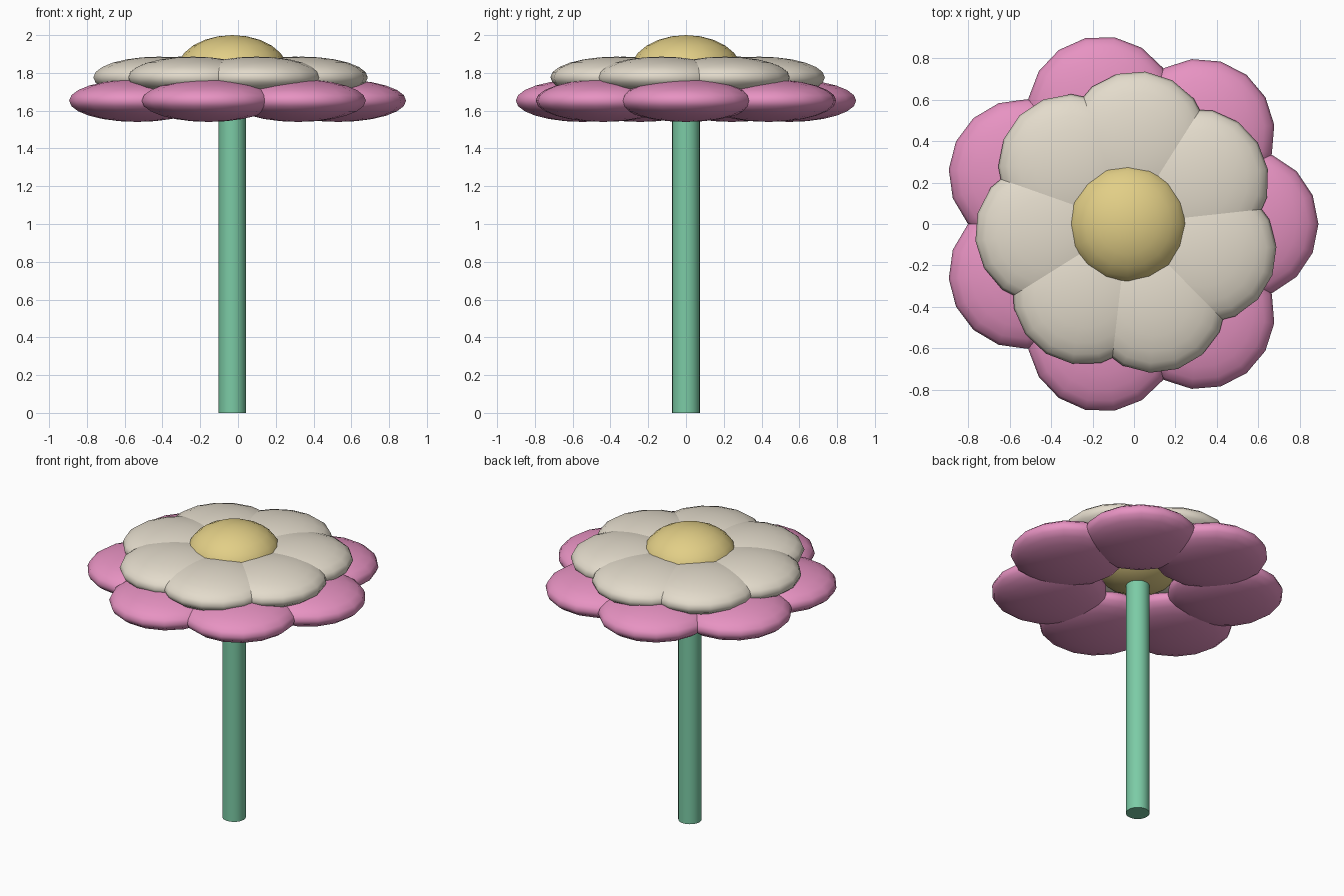
import bpy
import math

if "Cube" in bpy.data.objects:
    bpy.data.objects.remove(bpy.data.objects["Cube"])

CX = -0.03  # flower axis


def material(name, rgb):
    m = bpy.data.materials.new(name)
    m.diffuse_color = (*rgb, 1.0)
    m.use_nodes = True
    m.node_tree.nodes["Principled BSDF"].inputs["Base Color"].default_value = m.diffuse_color
    return m


pink = material("pink", (0.80, 0.29, 0.54))
cream = material("cream", (0.77, 0.71, 0.60))
yellow = material("yellow", (0.76, 0.62, 0.24))
green = material("green", (0.20, 0.60, 0.38))


def finish(name, mat, angle):
    ob = bpy.context.object
    ob.name = name
    ob.data.materials.append(mat)
    bpy.ops.object.shade_smooth_by_angle(angle=math.radians(angle))
    return ob


def flat_ball(name, mat, x, y, z, radius, half_height, turn=0.0):
    bpy.ops.mesh.primitive_uv_sphere_add(
        segments=16, ring_count=12, radius=1, location=(x, y, z), rotation=(0, 0, turn))
    bpy.context.object.scale = (radius, radius, half_height)
    bpy.ops.object.transform_apply(location=False, rotation=False, scale=True)
    return finish(name, mat, 80)


def petal_ring(name, mat, start, ring, z, radius, half_height, count=7):
    for i in range(count):
        a = math.radians(start) + i * math.tau / count
        flat_ball(f"{name}_{i + 1}", mat, CX + ring * math.cos(a), ring * math.sin(a),
                  z, radius, half_height, a)


# Stem, running up into the flower centre
bpy.ops.mesh.primitive_cylinder_add(vertices=24, radius=0.073, depth=1.7, location=(CX, 0, 0.85))
finish("stem", green, 40)

# Lower and upper petals, the upper ring turned between the lower ones
petal_ring("lower_petal", pink, 0, 0.56, 1.653, 0.36, 0.1125)
petal_ring("upper_petal", cream, 32, 0.39, 1.776, 0.35, 0.11)

# Domed flower centre
flat_ball("flower_centre", yellow, CX, 0, 1.81, 0.295, 0.19)
